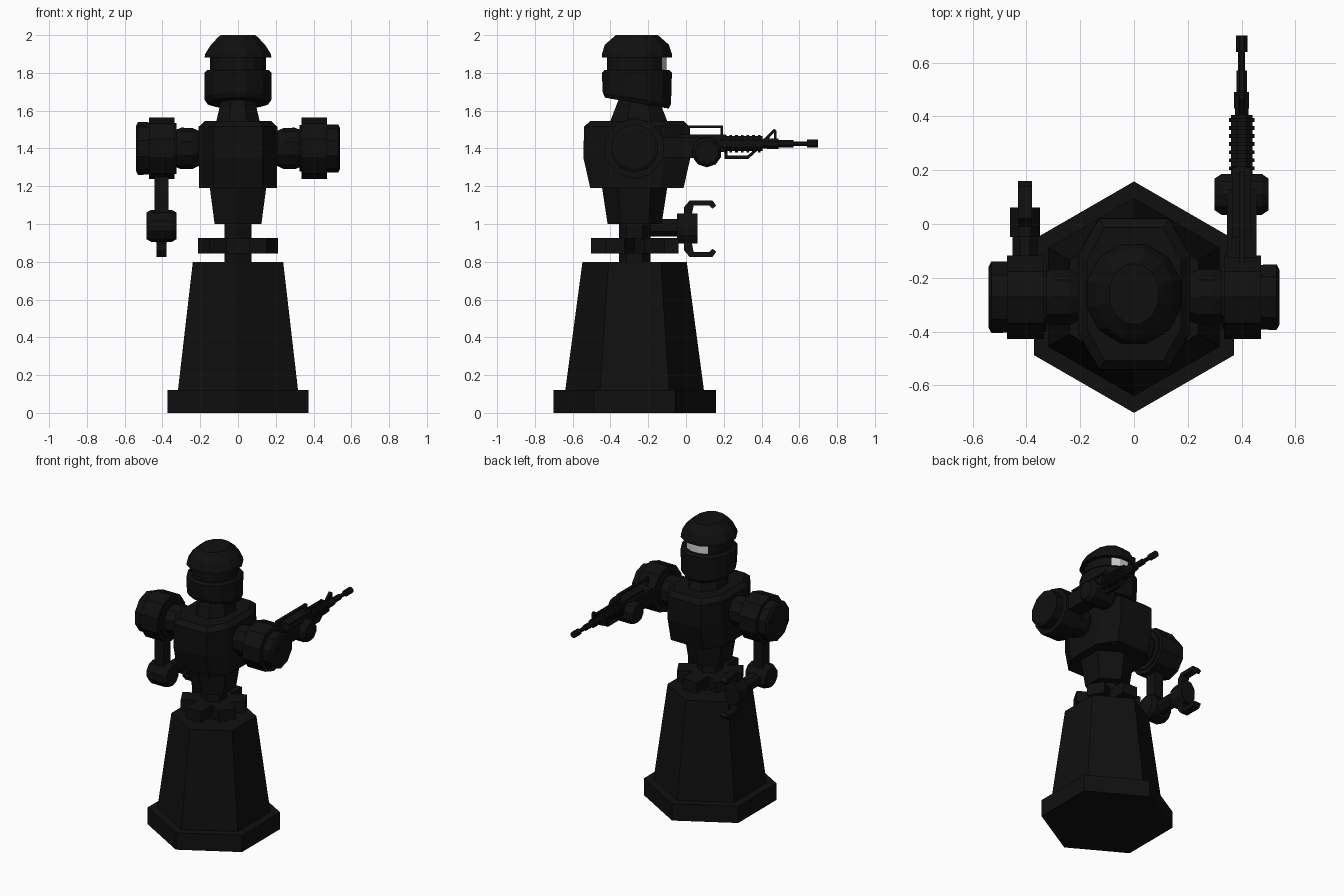
import bpy, bmesh, math

if "Cube" in bpy.data.objects:
    bpy.data.objects.remove(bpy.data.objects["Cube"])

def material(name, rgb):
    m = bpy.data.materials.new(name)
    m.diffuse_color = (*rgb, 1)
    m.use_nodes = True
    m.node_tree.nodes["Principled BSDF"].inputs["Base Color"].default_value = m.diffuse_color
    return m

BLACK = material("matte_black", (0.005, 0.005, 0.005))
GREY = material("visor_pale_grey", (0.65, 0.65, 0.65))
CY = -0.272  # body axis

def finish(name, bm):
    bmesh.ops.recalc_face_normals(bm, faces=bm.faces)
    me = bpy.data.meshes.new(name)
    bm.to_mesh(me)
    bm.free()
    me.materials.append(BLACK)
    ob = bpy.data.objects.new(name, me)
    bpy.context.collection.objects.link(ob)
    return ob

def poly(n, a0=0.0):
    """Unit polygon; first point lies on the second axis when a0 = 0."""
    return [(math.sin(a0 + i * math.tau / n), math.cos(a0 + i * math.tau / n)) for i in range(n)]

def loft(name, shape, secs, org=(0, 0, 0), axis='z'):
    """Sections: (distance, radius[, second radius, slope]) along an axis."""
    bm = bmesh.new()
    rings = []
    for s in secs:
        t, ru = s[0], s[1]
        rv = s[2] if len(s) > 2 else ru
        slope = s[3] if len(s) > 3 else 0
        ring = []
        for u, v in shape:
            u, v = u * ru, v * rv
            w = t + slope * v
            p = {'z': (u, v, w), 'x': (w, u, v), 'y': (u, w, v)}[axis]
            ring.append(bm.verts.new([a + b for a, b in zip(p, org)]))
        rings.append(ring)
    n = len(shape)
    for a, b in zip(rings, rings[1:]):
        for i in range(n):
            bm.faces.new((a[i], a[(i + 1) % n], b[(i + 1) % n], b[i]))
    bm.faces.new(rings[0])
    bm.faces.new(rings[-1])
    return finish(name, bm)

def box(name, x, y, z):
    sq = [(-1, -1), (1, -1), (1, 1), (-1, 1)]
    hx, hy = (x[1] - x[0]) / 2, (y[1] - y[0]) / 2
    return loft(name, sq, [(z[0], hx, hy), (z[1], hx, hy)], (x[0] + hx, y[0] + hy, 0))

def plate(name, pts, x, w):
    """Side profile (y, z) with thickness w across x."""
    return loft(name, pts, [(x - w / 2, 1), (x + w / 2, 1)], axis='x')

HEX, OCT, TEN = poly(6), poly(8, math.pi / 8), poly(10)

# Hexagonal base and skirt
loft("base", HEX, [(0, .43), (.12, .43)], (0, CY, 0))
loft("skirt", HEX, [(.12, .367), (.80, .276)], (0, CY, 0))

# Waist column with spokes
loft("waist_column", HEX, [(.80, .084), (1.0, .084)], (0, CY, 0))
for i in range(3):
    ob = box("waist_spoke", (-.06, .06), (-.232 + .022 * (i > 0), .232 - .022 * (i > 0)), (.845, .925))
    ob.location = (0, CY, 0)
    ob.rotation_euler.z = i * math.pi / 3

# Torso
loft("abdomen", HEX, [(1.0, .143), (1.19, .172)], (0, CY, 0))
chest = [(-.62, -1), (.62, -1), (1, -.52), (1, .52), (.62, 1), (-.62, 1), (-1, .52), (-1, -.52)]
loft("chest", chest, [(1.19, .207, .247), (1.35, .208, .283), (1.515, .208, .28), (1.545, .175, .247)],
     (0, -.26, 0))
loft("neck", OCT, [(1.54, .125, .165), (1.66, .095, .115)], (0, -.25, 0))

# Helmet: jaw guard, visor band, dome
HC = (0, -.26, 0)
R12 = poly(12, math.pi / 12)
loft("jaw_guard", R12, [(1.64, .165, .175, -.17), (1.665, .183, .187, -.17), (1.80, .183, .192), (1.815, .17, .178)], HC)
band = loft("visor_band", poly(16, math.pi / 16), [(1.80, .152, .16), (1.91, .152, .16)], HC)
band.data.materials.append(GREY)
for f in band.data.polygons:
    if f.normal.y > .85:
        f.material_index = 1
loft("helmet_dome", R12, [(1.882, .183, .192), (1.90, .18, .192), (1.95, .148, .175), (1.992, .105, .125), (2.0, .095, .115)], HC)

# Shoulders, mirrored
for s, side in ((-1, "left"), (1, "right")):
    o = (0, CY, 1.40)
    def sh(part, shape, secs):
        loft(side + part, shape, [(s * t, *r) for t, *r in secs], o, 'x')
    sh("_shoulder_ball", TEN, [(.19, .085), (.24, .108), (.30, .110), (.34, .095)])
    r = .14 if s < 0 else .128
    sh("_shoulder_drum", TEN, [(.325, r - .005), (.53, r), (.54, r - .02)])
    sh("_shoulder_flange", TEN, [(.335, .163), (.472, .163)])

# Left arm with claw
AX, AZ = -.405, .975
box("left_upper_arm", (AX - .036, AX + .036), (CY - .04, CY + .04), (1.03, 1.26))
loft("left_elbow", TEN, [(-.08, .07), (-.055, .085), (.055, .085), (.08, .07)], (AX, CY, .99), 'x')
loft("left_forearm", OCT, [(CY, .05), (-.03, .05)], (AX, 0, .98), 'y')
loft("claw_palm", OCT, [(-.048, .06, .086), (.062, .06, .086)], (AX, 0, AZ), 'y')
finger = [(-.01, .07), (-.01, .115), (.02, .15), (.14, .15), (.16, .122), (.14, .106), (.125, .122), (.04, .122), (.03, .07)]
for s, nm in ((1, "upper"), (-1, "lower")):
    plate(nm + "_claw_finger", [(y, AZ + s * z) for y, z in finger], AX, .052)

# Right arm
GX, GZ = .40, 1.425
box("right_arm", (GX - .055, GX + .055), (-.17, .13), (1.35, 1.46))
loft("right_elbow", TEN, [(-.1, .062), (-.075, .08), (.075, .08), (.1, .062)], (GX, .11, 1.38), 'x')

# Arm gun: receiver, ribbed handguard, barrel
box("gun_receiver", (GX - .035, GX + .035), (-.05, .21), (1.38, 1.475))
loft("gun_handguard", OCT, [(.18, .043), (.405, .043)], (GX, 0, GZ), 'y')
for i in range(7):
    y = .20 + i * .03
    loft("handguard_rib", OCT, [(y, .051), (y + .014, .051)], (GX, 0, GZ), 'y')
loft("gun_barrel", OCT, [(.40, .027), (.49, .027), (.49, .021), (.57, .021), (.57, .014), (.64, .014),
                         (.64, .023), (.70, .023)], (GX, 0, GZ), 'y')
loft("barrel_collar", OCT, [(.43, .03), (.49, .03)], (GX, 0, GZ), 'y')

# Carry handle, lower grip rail and front sight
box("carry_handle_bar", (GX - .01, GX + .01), (-.14, .197), (1.507, 1.521))
for y in (-.14, .183):
    box("carry_handle_post", (GX - .01, GX + .01), (y, y + .014), (1.45, 1.51))
plate("lower_rail", [(.205, 1.39), (.205, 1.345), (.33, 1.345), (.38, 1.39), (.36, 1.39), (.325, 1.363),
                     (.22, 1.363), (.22, 1.39)], GX, .03)
plate("front_sight", [(.405, 1.445), (.465, 1.503), (.48, 1.495), (.48, 1.44), (.468, 1.44), (.465, 1.482),
                      (.43, 1.445)], GX, .018)
